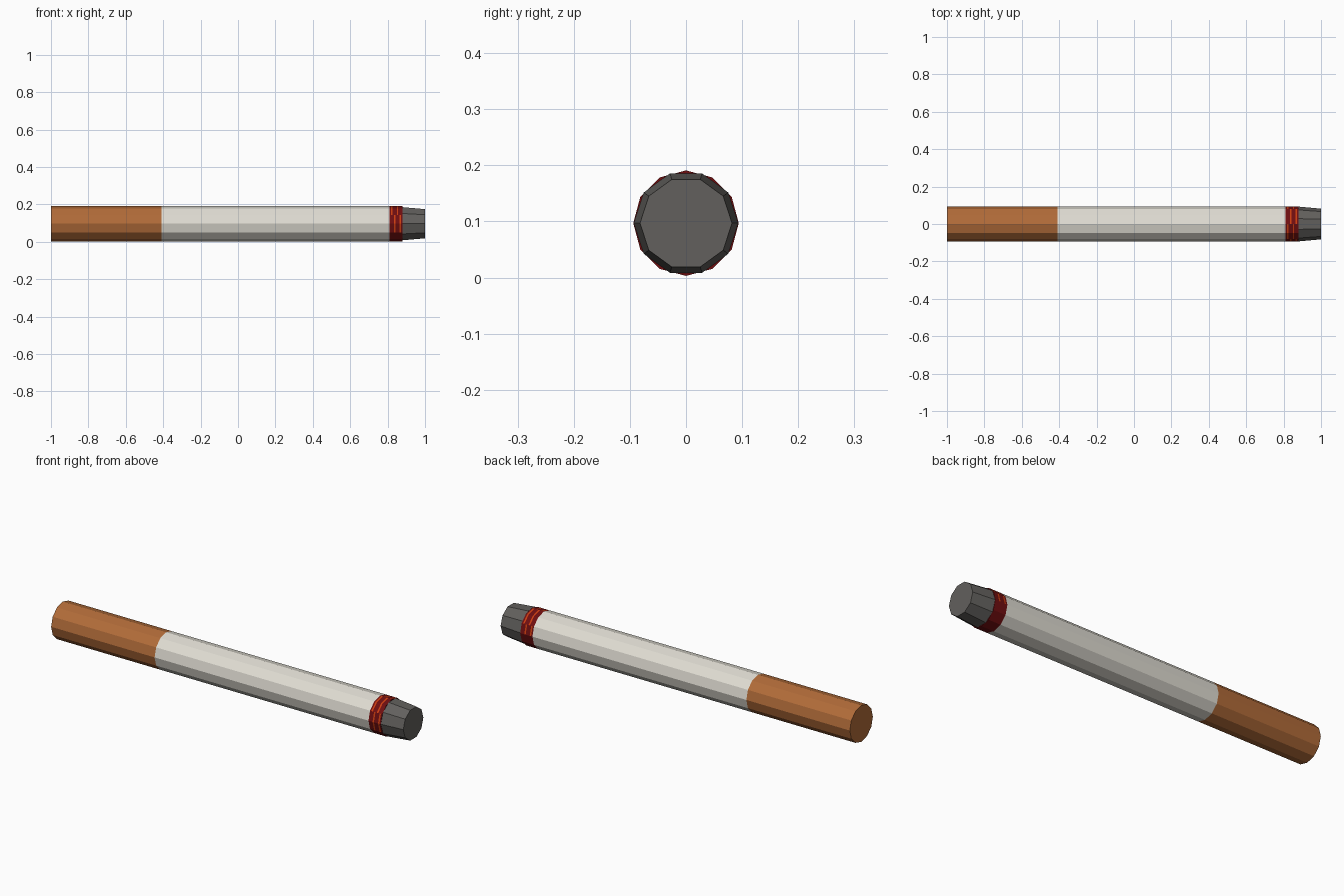
import bpy, math

if "Cube" in bpy.data.objects:
    bpy.data.objects.remove(bpy.data.objects["Cube"])

AXIS_Z = 0.097   # height of the centre line
R = 0.094        # radius of the roll


def material(name, rgb):
    m = bpy.data.materials.new(name)
    lin = [(c / 255 / 12.92) if c < 10 else ((c / 255 + 0.055) / 1.055) ** 2.4 for c in rgb]
    m.diffuse_color = (*lin, 1)
    m.use_nodes = True
    m.node_tree.nodes["Principled BSDF"].inputs["Base Color"].default_value = m.diffuse_color
    return m


def rod(name, stations, sides, mats, rule=None):
    """Capped rod along x through (x, radius) stations; rule(ring, side) picks the colour."""
    verts, faces, idx = [], [], []
    for x, r in stations:
        for i in range(sides):
            a = 2 * math.pi * i / sides
            verts.append((x, r * math.cos(a), AXIS_Z + r * math.sin(a)))
    n = len(stations)
    for k in range(n - 1):
        for i in range(sides):
            j = (i + 1) % sides
            faces.append((k * sides + i, k * sides + j, (k + 1) * sides + j, (k + 1) * sides + i))
            idx.append(rule(k, i) if rule else 0)
    faces.append(tuple(reversed(range(sides))))
    faces.append(tuple(range((n - 1) * sides, n * sides)))
    idx += [0, 0]
    # wind the side faces outwards to match the caps
    faces = [tuple(reversed(f)) if len(f) == 4 else f for f in faces]
    faces = [tuple(reversed(f)) if len(f) == 4 else f for f in faces]
    me = bpy.data.meshes.new(name)
    me.from_pydata(verts, [], faces)
    for m in mats:
        me.materials.append(m)
    for p, c in zip(me.polygons, idx):
        p.material_index = c
    ob = bpy.data.objects.new(name, me)
    bpy.context.collection.objects.link(ob)
    return ob


brown = material("filter_brown", (178, 108, 57))
white = material("paper_white", (224, 221, 211))
red = material("ember_dark_red", (112, 14, 16))
orange = material("ember_orange", (205, 62, 16))
grey = material("ash_grey", (98, 96, 93))

# Filter and paper tube, twelve flat sides
rod("filter", [(-1.0, R), (-0.41, R)], 12, [brown])
rod("paper_tube", [(-0.41, R), (0.81, R)], 12, [white])

# Glowing ring, dark red with thin orange flecks
rings = 9
rod("ember_ring", [(0.81 + 0.07 * k / rings, R) for k in range(rings + 1)], 12, [red, orange],
    lambda k, i: 1 if k % 2 and (k + i) % 4 < 2 and i < 7 else 0)

# Tapered ash tip, ten flat sides
rod("ash_tip", [(0.88, 0.093), (1.0, 0.082)], 10, [grey])
